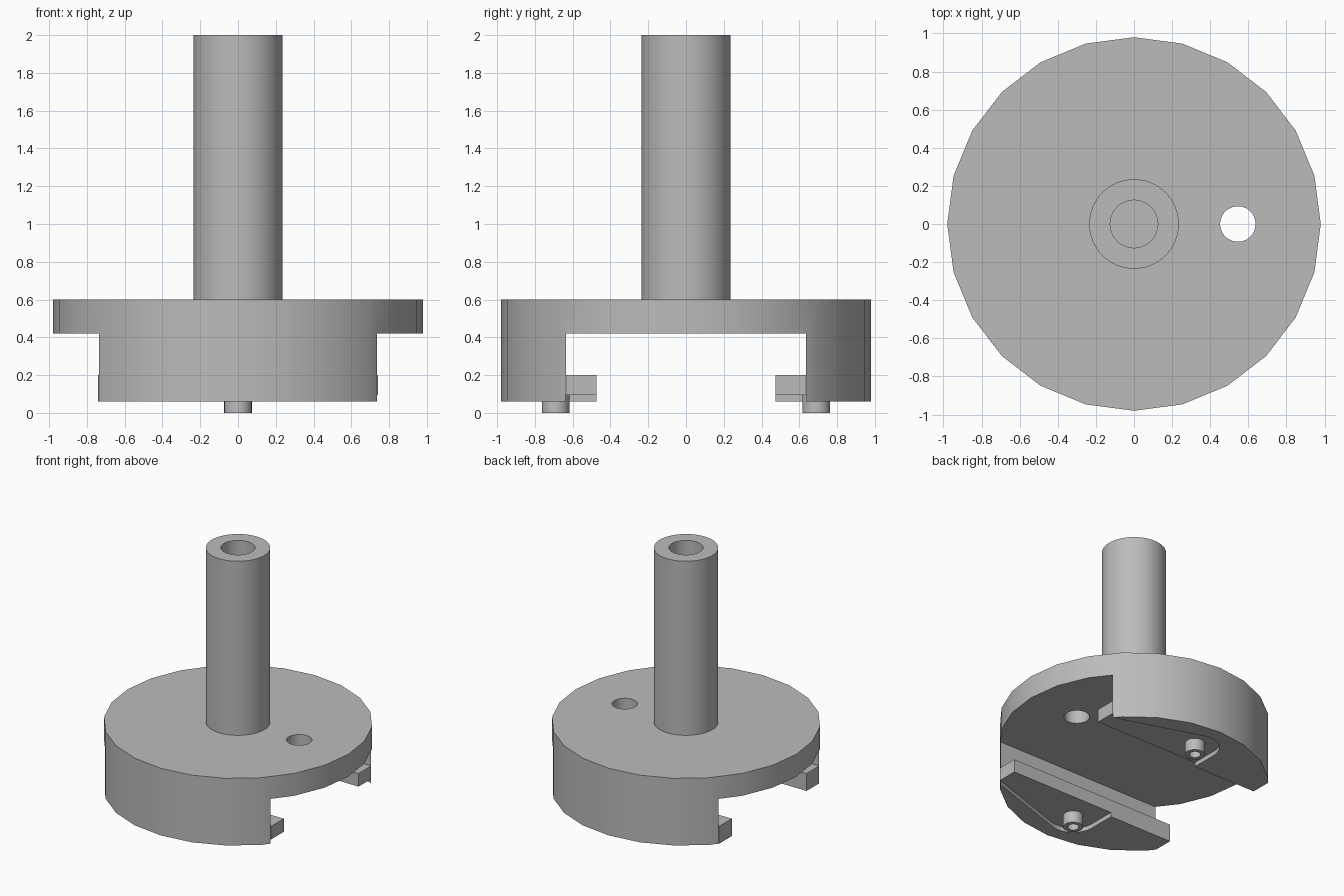
import bpy, bmesh
from math import cos, sin, pi, radians, atan2, acos, hypot

cube = bpy.data.objects.get("Cube")
if cube:
    bpy.data.objects.remove(cube, do_unlink=True)

grey = bpy.data.materials.new("plain grey")
grey.use_nodes = True
colour = (0.5, 0.5, 0.5, 1)
grey.diffuse_color = colour
grey.node_tree.nodes["Principled BSDF"].inputs["Base Color"].default_value = colour

RADIUS, INNER_Y, LIP_Y = 0.98, 0.636, 0.475
BASE, SLOT_TOP, DECK, TOP = 0.06, 0.42, 0.6, 2.0
POCKET_TOP, LIP_TOP = 0.095, 0.2
LIP_X, SCREW_Y, POCKET_R = 0.74, 0.69, 0.18


def circle(x, y, r, n):
    return [(x + r * cos(2 * pi * i / n), y + r * sin(2 * pi * i / n)) for i in range(n)]


def rect(x0, x1, y0, y1):
    return [(x0, y0), (x1, y0), (x1, y1), (x0, y1)]


def finish(name, bm):
    bmesh.ops.recalc_face_normals(bm, faces=bm.faces)
    mesh = bpy.data.meshes.new(name)
    bm.to_mesh(mesh)
    bm.free()
    mesh.materials.append(grey)
    obj = bpy.data.objects.new(name, mesh)
    bpy.context.collection.objects.link(obj)
    return obj


def prism(name, outline, z0, z1):
    bm = bmesh.new()
    face = bm.faces.new([bm.verts.new((x, y, z0)) for x, y in outline])
    grown = bmesh.ops.extrude_face_region(bm, geom=[face])["geom"]
    verts = [v for v in grown if isinstance(v, bmesh.types.BMVert)]
    bmesh.ops.translate(bm, verts=verts, vec=(0, 0, z1 - z0))
    return finish(name, bm)


def tube(name, y, r_out, r_in, z0, z1, n):
    bm = bmesh.new()
    section = [(r_out, z0), (r_out, z1), (r_in, z1), (r_in, z0)]
    loops = [[bm.verts.new((px, py, z)) for px, py in circle(0, y, r, n)] for r, z in section]
    for a, b in zip(loops, loops[1:] + loops[:1]):
        for i in range(n):
            j = (i + 1) % n
            bm.faces.new((a[i], a[j], b[j], b[i]))
    return finish(name, bm)


def cut(obj, cutters):
    for cutter in cutters:
        cutter.hide_render = True
        mod = obj.modifiers.new("cut", "BOOLEAN")
        mod.operation, mod.solver, mod.object = "DIFFERENCE", "EXACT", cutter
    graph = bpy.context.evaluated_depsgraph_get()
    mesh = bpy.data.meshes.new_from_object(obj.evaluated_get(graph))
    obj.modifiers.clear()
    obj.data = mesh


def pocket_outline(side):
    # teardrop: round around the screw, tapering to the end of the lip
    ex, ey = LIP_X + 0.004, INNER_Y - SCREW_Y - 0.001
    end = atan2(ey, ex) + acos(POCKET_R / hypot(ex, ey))
    steps = 16
    arc = [pi + (end - pi) * i / steps for i in range(steps + 1)]
    pts = [(LIP_X + 0.06, 0.4), (-POCKET_R, 0.4)]
    pts += [(POCKET_R * cos(a), SCREW_Y + POCKET_R * sin(a)) for a in arc]
    pts.append((ex, SCREW_Y + ey))
    return [(x, side * y) for x, y in pts]


# Faceted drum with a wide slot through its lower half and one round hole
body = prism("drum_body", circle(0, 0, RADIUS, 24), BASE, DECK)
slot = prism("slot_cutter", rect(-1.2, 1.2, -INNER_Y, INNER_Y), -0.1, SLOT_TOP)
hole = prism("hole_cutter", circle(0.545, 0, 0.093, 48), 0.3, 0.8)
pockets = {s: prism("pocket_cutter", pocket_outline(s), -0.1, POCKET_TOP) for s in (1, -1)}
cut(body, [slot, hole, *pockets.values()])
parts = [body]

# Inward lips and hollow screws on both walls
for side, label in ((1, "back"), (-1, "front")):
    ys = sorted((side * LIP_Y, side * INNER_Y))
    lip = prism(label + "_lip", rect(-LIP_X, LIP_X, *ys), BASE, LIP_TOP)
    cut(lip, [pockets[side]])
    screw = tube(label + "_screw", side * SCREW_Y, 0.073, 0.042, 0, POCKET_TOP, 32)
    parts += [lip, screw]

# Hollow shaft
parts.append(tube("hollow_shaft", 0, 0.235, 0.125, DECK, TOP, 64))

for cutter in (slot, hole, *pockets.values()):
    bpy.data.objects.remove(cutter, do_unlink=True)

for part in parts:
    part.data.shade_smooth()
    part.data.set_sharp_from_angle(angle=radians(30))
